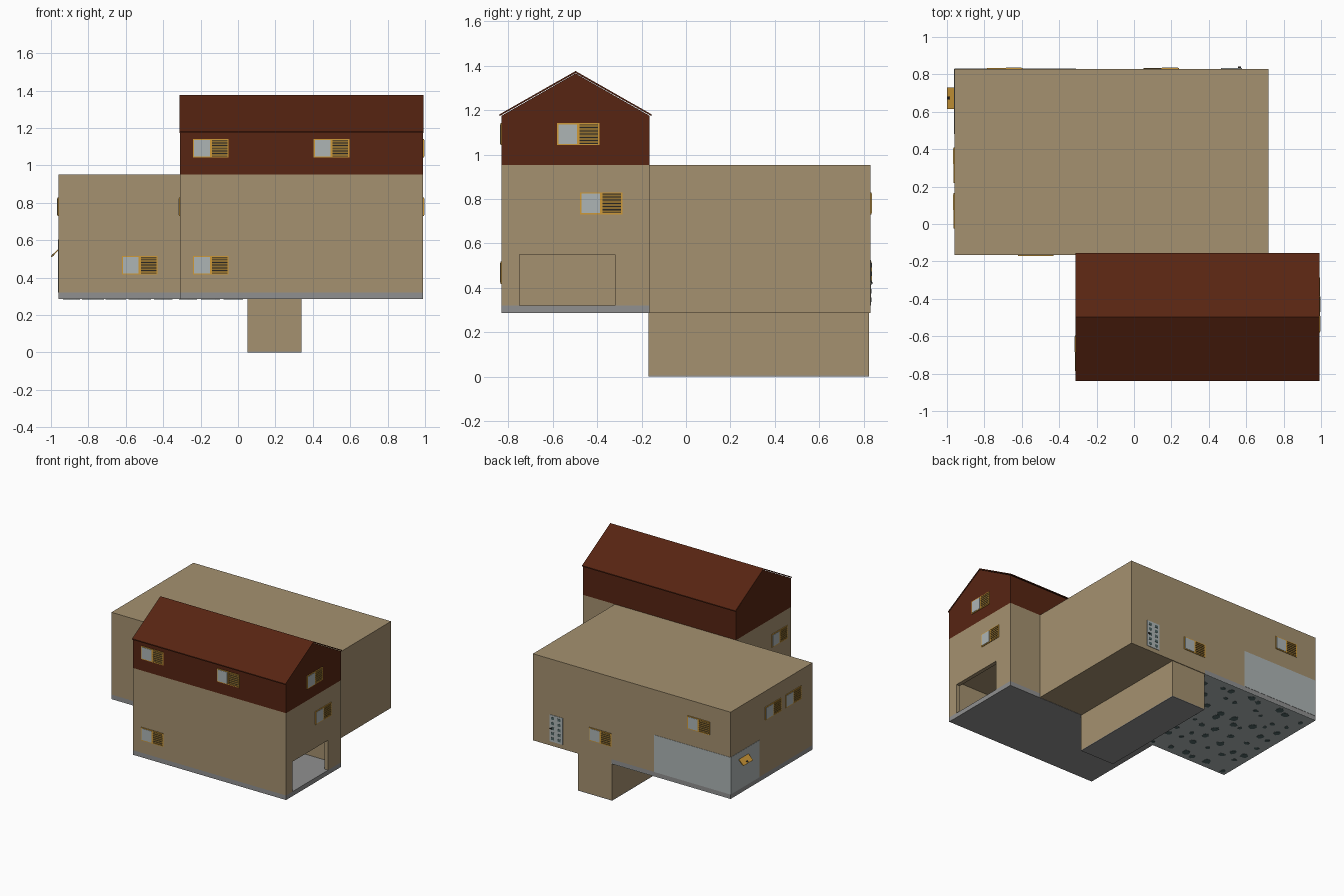
import bpy, bmesh, math, random
from mathutils import Vector, Matrix

if "Cube" in bpy.data.objects:
    bpy.data.objects.remove(bpy.data.objects["Cube"])

random.seed(4)


def material(name, rgb):
    m = bpy.data.materials.new(name)
    m.diffuse_color = (*rgb, 1)
    m.use_nodes = True
    m.node_tree.nodes["Principled BSDF"].inputs["Base Color"].default_value = m.diffuse_color
    return m


TAN = material("tan plaster", (0.375, 0.283, 0.16))
RED = material("dark red cladding", (0.095, 0.018, 0.006))
GREY = material("grey concrete", (0.28, 0.28, 0.28))
GLASS = material("pale glass", (0.42, 0.46, 0.46))
GOLD = material("gold frame", (0.62, 0.32, 0.04))
SLAT = material("brown slat", (0.30, 0.17, 0.03))
DARK = material("dark recess", (0.02, 0.018, 0.015))
PEBBLE = material("dark pebble", (0.08, 0.13, 0.13))


def build(name, boxes, matrix=Matrix()):
    """One object from boxes given as ((x0, x1), (y0, y1), (z0, z1), material)."""
    bm = bmesh.new()
    mats = []
    for xs, ys, zs, mat in boxes:
        if mat not in mats:
            mats.append(mat)
        lo, hi = Vector((xs[0], ys[0], zs[0])), Vector((xs[1], ys[1], zs[1]))
        m = Matrix.Translation((lo + hi) / 2) @ Matrix.Diagonal((*(hi - lo), 1))
        new = bmesh.ops.create_cube(bm, size=1, matrix=matrix @ m)["verts"]
        for f in {f for v in new for f in v.link_faces}:
            f.material_index = mats.index(mat)
    return finish(name, bm, mats)


def finish(name, bm, mats):
    bmesh.ops.recalc_face_normals(bm, faces=bm.faces)
    me = bpy.data.meshes.new(name)
    bm.to_mesh(me)
    bm.free()
    for m in mats:
        me.materials.append(m)
    ob = bpy.data.objects.new(name, me)
    bpy.context.collection.objects.link(ob)
    return ob


def extrude_x(name, profile, x0, x1, mat):
    """Prism along x from a (y, z) profile."""
    bm = bmesh.new()
    face = bm.faces.new([bm.verts.new((x0, y, z)) for y, z in profile])
    ext = bmesh.ops.extrude_face_region(bm, geom=[face])["geom"]
    bmesh.ops.translate(bm, vec=(x1 - x0, 0, 0),
                        verts=[v for v in ext if isinstance(v, bmesh.types.BMVert)])
    return finish(name, bm, [mat])


# Wall frames: local x = viewer's right, local y = out of the wall, local z = up
def wall(right, out, offset):
    r, o = Vector(right), Vector(out)
    m = Matrix((r, o, Vector((0, 0, 1)))).transposed().to_4x4()
    m.translation = o * offset
    return m


def window(name, frame, u, z):
    """Pane on the left half, slatted shutter on the right half, centred at u."""
    w, h, b = 0.095, 0.05, 0.006
    parts = [((u - w, u), (-0.002, 0.005), (z - h, z + h), GOLD),
             ((u - w + b, u - b), (0, 0.007), (z - h + b, z + h - b), GLASS),
             ((u, u + w), (-0.002, 0.001), (z - h, z + h), DARK)]
    for a, c in ((u, u + b), (u + w - b, u + w)):
        parts.append(((a, c), (0, 0.005), (z - h, z + h), GOLD))
    for a, c in ((z - h, z - h + b), (z + h - b, z + h)):
        parts.append(((u, u + w), (0, 0.005), (a, c), GOLD))
    for i in range(6):
        c = z - 0.036 + i * 0.0144
        parts.append(((u + b, u + w - b), (0, 0.004), (c - 0.0048, c + 0.0048), SLAT))
    build(name, parts, frame)


# Main block
MX, MY = (-0.96, 0.72), (-0.165, 0.83)
build("main_ground_floor", [((-0.96, 0.05), MY, (0.32, 0.64), TAN),
                            ((0.05, 0.72), MY, (0.287, 0.64), TAN)])
build("main_upper_floor", [(MX, MY, (0.64, 0.952), TAN)])
build("main_slab", [((-0.96, 0.05), MY, (0.29, 0.32), GREY)])
build("slab_underside", [((-0.96, 0.05), MY, (0.285, 0.29), GLASS)])

# Basement under the main block
build("basement", [((0.05, 0.34), (-0.17, 0.825), (0.005, 0.29), TAN),
                   ((0.05, 0.34), (-0.17, 0.825), (0.0, 0.005), GREY)])

# Pebbles showing on the slab underside
bm = bmesh.new()
for i in range(8):
    for j in range(8):
        x = -0.9 + i * 0.125 + random.uniform(-0.035, 0.035)
        y = -0.1 + j * 0.122 + random.uniform(-0.035, 0.035)
        r = random.uniform(0.016, 0.034)
        if x + r > 0.04:
            continue
        ring = [(x + r * random.uniform(0.7, 1.1) * math.cos(k * math.tau / 7),
                 y + r * random.uniform(0.7, 1.1) * math.sin(k * math.tau / 7)) for k in range(7)]
        f = bm.faces.new([bm.verts.new((a, b, 0.283)) for a, b in reversed(ring)])
        ext = bmesh.ops.extrude_face_region(bm, geom=[f])["geom"]
        bmesh.ops.translate(bm, vec=(0, 0, 0.003),
                            verts=[v for v in ext if isinstance(v, bmesh.types.BMVert)])
finish("underside_pebbles", bm, [PEBBLE])

# Front wing, with a hollow garage open on the right
WX, WY = (-0.31, 0.99), (-0.83, -0.165)
build("wing_slab", [(WX, WY, (0.285, 0.32), GREY)])
build("garage_walls", [
    (WX, (-0.83, -0.80), (0.32, 0.64), TAN),
    (WX, (-0.195, -0.165), (0.32, 0.64), TAN),
    ((-0.31, -0.28), (-0.80, -0.195), (0.32, 0.64), TAN),
    ((-0.28, 0.99), (-0.80, -0.195), (0.61, 0.64), TAN),
    ((0.96, 0.99), (-0.80, -0.75), (0.32, 0.61), TAN),
    ((0.96, 0.99), (-0.32, -0.195), (0.32, 0.61), TAN),
    ((0.96, 0.99), (-0.75, -0.32), (0.55, 0.61), TAN)])
build("wing_upper_floor", [(WX, WY, (0.64, 0.952), TAN)])

# Attic and pitched roof
extrude_x("attic", [(-0.83, 0.952), (-0.165, 0.952), (-0.165, 1.175),
                    (-0.4975, 1.365), (-0.83, 1.175)], -0.31, 0.99, RED)
extrude_x("roof_shell", [(-0.84, 1.173), (-0.4975, 1.367), (-0.155, 1.173),
                         (-0.155, 1.181), (-0.4975, 1.376), (-0.84, 1.181)], -0.312, 0.992, RED)

# Windows
wing_front = wall((1, 0, 0), (0, -1, 0), 0.83)
main_front = wall((1, 0, 0), (0, -1, 0), 0.165)
wing_right = wall((0, 1, 0), (1, 0, 0), 0.99)
wing_left = wall((0, -1, 0), (-1, 0, 0), 0.31)
main_left = wall((0, -1, 0), (-1, 0, 0), 0.96)
main_back = wall((-1, 0, 0), (0, 1, 0), 0.83)
for name, frame, u, z in (
        ("attic_front_left", wing_front, -0.145, 1.092),
        ("attic_front_right", wing_front, 0.50, 1.092),
        ("wing_ground_front", wing_front, -0.145, 0.467),
        ("main_ground_front", main_front, -0.525, 0.467),
        ("attic_right", wing_right, -0.485, 1.092),
        ("wing_upper_right", wing_right, -0.382, 0.78),
        ("wing_upper_left", wing_left, 0.69, 0.78),
        ("main_left_back", main_left, -0.315, 0.78),
        ("main_left_front", main_left, -0.07, 0.78),
        ("main_back_upper", main_back, 0.69, 0.78),
        ("main_back_lower", main_back, -0.145, 0.467)):
    window(name + "_window", frame, u, z)

# Large glazed corner of the ground floor
build("back_glazing", [((0.31, 0.96), (-0.002, 0.002), (0.32, 0.605), GLASS)], main_back)
build("left_glazing", [((-0.83, -0.48), (-0.002, 0.002), (0.32, 0.605), GLASS)], main_left)

# Hopper window tilted outwards from the left glazing
tilt = Matrix.Translation((-0.96, 0.6725, 0.55)) @ Matrix.Rotation(math.radians(-45), 4, 'Y')
build("hopper_window", [((-0.055, 0), (-0.058, 0.058), (-0.003, 0.003), GOLD),
                        ((-0.05, -0.035), (-0.008, 0.008), (-0.004, 0.005), DARK)], tilt)

# Back door with small dark panels and a handle
door = [((-0.578, -0.465), (-0.002, 0.003), (0.32, 0.525), GLASS)]
for row in range(5):
    for col in (-0.55, -0.495):
        c = 0.345 + row * 0.039
        door.append(((col - 0.012, col + 0.012), (0, 0.005), (c - 0.01, c + 0.01), PEBBLE))
door.append(((-0.572, -0.555), (0, 0.012), (0.418, 0.424), DARK))
build("back_door", door, main_back)
